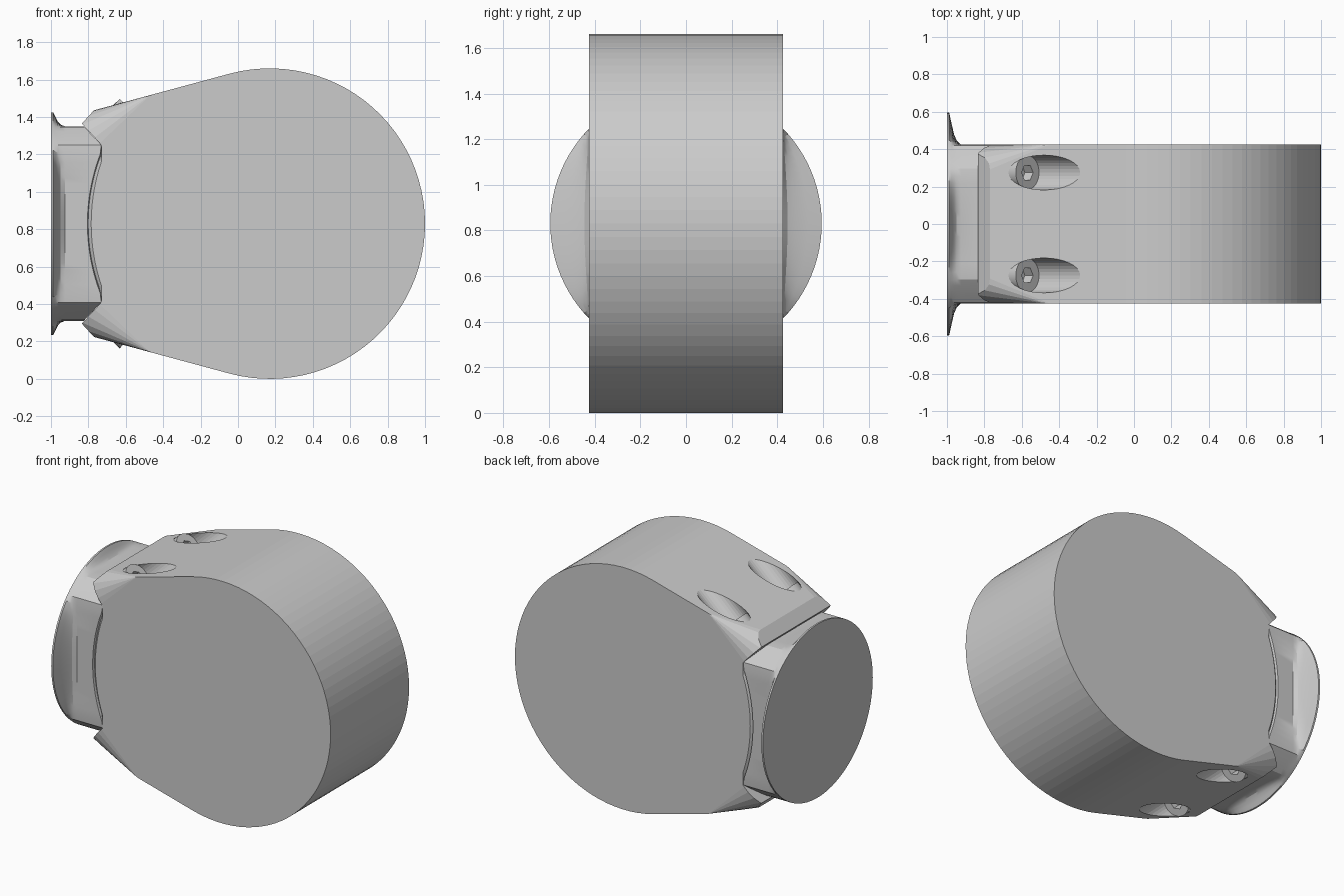
import bpy, bmesh, math
from mathutils import Vector, Matrix

if "Cube" in bpy.data.objects:
    bpy.data.objects.remove(bpy.data.objects["Cube"])

MID = 0.83          # height of the symmetry plane
W = 0.425           # half width of the body


def make_object(name, bm):
    bmesh.ops.recalc_face_normals(bm, faces=bm.faces)
    me = bpy.data.meshes.new(name)
    bm.to_mesh(me)
    bm.free()
    ob = bpy.data.objects.new(name, me)
    bpy.context.collection.objects.link(ob)
    return ob


def smooth(ob, deg=30):
    bpy.ops.object.select_all(action='DESELECT')
    ob.select_set(True)
    bpy.context.view_layer.objects.active = ob
    bpy.ops.object.shade_smooth_by_angle(angle=math.radians(deg))


def subtract(ob, cutter):
    mod = ob.modifiers.new("cut", 'BOOLEAN')
    mod.operation = 'DIFFERENCE'
    mod.solver = 'EXACT'
    mod.object = cutter
    bpy.context.view_layer.objects.active = ob
    bpy.ops.object.modifier_apply(modifier=mod.name)
    bpy.data.objects.remove(cutter)


def rod(name, start, axis, length, radius, sides):
    bm = bmesh.new()
    rot = axis.to_track_quat('Z', 'Y').to_matrix().to_4x4()
    bmesh.ops.create_cone(bm, cap_ends=True, segments=sides, radius1=radius,
                          radius2=radius, depth=length,
                          matrix=Matrix.Translation(start + axis * length / 2) @ rot)
    return make_object(name, bm)


def nose_x(dz):
    # rounded nose of the body, then the sloping notch above and below it
    dz = abs(dz)
    if dz <= 0.41:
        return 0.245 - math.sqrt(1.05 ** 2 - dz ** 2)
    return -0.73 - (dz - 0.42) * 0.95


# Body: round end, tapering sides, notched nose
half = []
for i in range(27):
    a = math.radians(105 * i / 26)
    half.append((0.17 + MID * math.cos(a), MID * math.sin(a)))
half += [(-0.77, 0.606), (-0.835, 0.535), (-0.73, 0.42)]
half += [(nose_x(0.39 * (1 - k / 8)), 0.39 * (1 - k / 8)) for k in range(9)]
profile = half + [(x, -z) for x, z in reversed(half[1:-1])]

bm = bmesh.new()
base = bm.faces.new([bm.verts.new((x, -W, MID + z)) for x, z in profile])
ext = bmesh.ops.extrude_face_region(bm, geom=[base], use_keep_orig=True)
bmesh.ops.translate(bm, vec=(0, 2 * W, 0),
                    verts=[v for v in ext['geom'] if isinstance(v, bmesh.types.BMVert)])
bmesh.ops.recalc_face_normals(bm, faces=bm.faces)

# Small bevel where the nose meets the side faces
nose = [e for e in bm.edges
        if all(v.co.x < -0.72 and abs(v.co.z - MID) < 0.4 for v in e.verts)
        and abs(e.verts[0].co.y - e.verts[1].co.y) < 1e-4]
bmesh.ops.bevel(bm, geom=nose, offset=0.02, segments=1, affect='EDGES')

# Conical rounding of the four tapered corners
for sy in (1, -1):
    for sz in (1, -1):
        A, B, C, D = [Vector((x, sy * y, MID + sz * z)) for x, y, z in (
            (-0.47, W, 0.686), (-0.77, 0.28, 0.606),
            (-0.73, W, 0.42), (-0.77, W, 0.606))]
        for k in range(6):
            t = (k + 0.5) / 6
            P = C * (1 - t) ** 2 + D * 2 * t * (1 - t) + B * t * t
            T = (D - C) * (1 - t) + (B - D) * t
            n = (P - A).cross(T).normalized()
            if n.dot(D - A) < 0:
                n = -n
            cut = bmesh.ops.bisect_plane(
                bm, geom=bm.verts[:] + bm.edges[:] + bm.faces[:], dist=1e-5,
                plane_co=A, plane_no=n, clear_outer=True)
            rim = [e for e in cut['geom_cut']
                   if isinstance(e, bmesh.types.BMEdge) and e.is_boundary]
            if rim:
                bmesh.ops.holes_fill(bm, edges=rim, sides=0)
body = make_object("body", bm)

# Screws in angled pockets, two on top and two underneath
ang = math.radians(43)
for sz, level in ((1, "top"), (-1, "bottom")):
    for sy, side in ((1, "back"), (-1, "front")):
        axis = Vector((math.cos(ang), 0, sz * math.sin(ang)))
        face = Vector((-0.57, sy * 0.275, MID + sz * 0.6))
        subtract(body, rod("pocket_cutter", face - axis * 0.1, axis, 0.6, 0.093, 32))
        screw = rod(f"screw_{level}_{side}", face - axis * 0.13, axis, 0.13, 0.091, 32)
        subtract(screw, rod("socket_cutter", face - axis * 0.06, axis, 0.1, 0.045, 6))
        smooth(screw)

# End flange: round disc flaring into a chamfered block
N = 96


def block_radius(a):
    c, s = abs(math.cos(a)), abs(math.sin(a))
    return min(W / max(c, 1e-6), 0.52 / max(s, 1e-6), 0.592 / (0.61 * c + 0.793 * s), 0.595)


bm = bmesh.new()
rings = []
for x, f in ((-1, 0), (-0.988, 0), (-0.975, 0.35), (-0.962, 0.68),
             (-0.948, 0.88), (-0.925, 1), (None, 1)):
    ring = []
    for i in range(N):
        a = 2 * math.pi * i / N
        r = 0.595 + (block_radius(a) - 0.595) * f
        dz = r * math.sin(a)
        ring.append(bm.verts.new((nose_x(dz) if x is None else x, r * math.cos(a), MID + dz)))
    rings.append(ring)
for r0, r1 in zip(rings, rings[1:]):
    for i in range(N):
        j = (i + 1) % N
        bm.faces.new((r0[i], r0[j], r1[j], r1[i]))
bm.faces.new(rings[0])
hub = bm.verts.new((-0.7, 0, MID))
for i in range(N):
    bm.faces.new((rings[-1][i], rings[-1][(i + 1) % N], hub))
smooth(make_object("end_flange", bm), 25)
